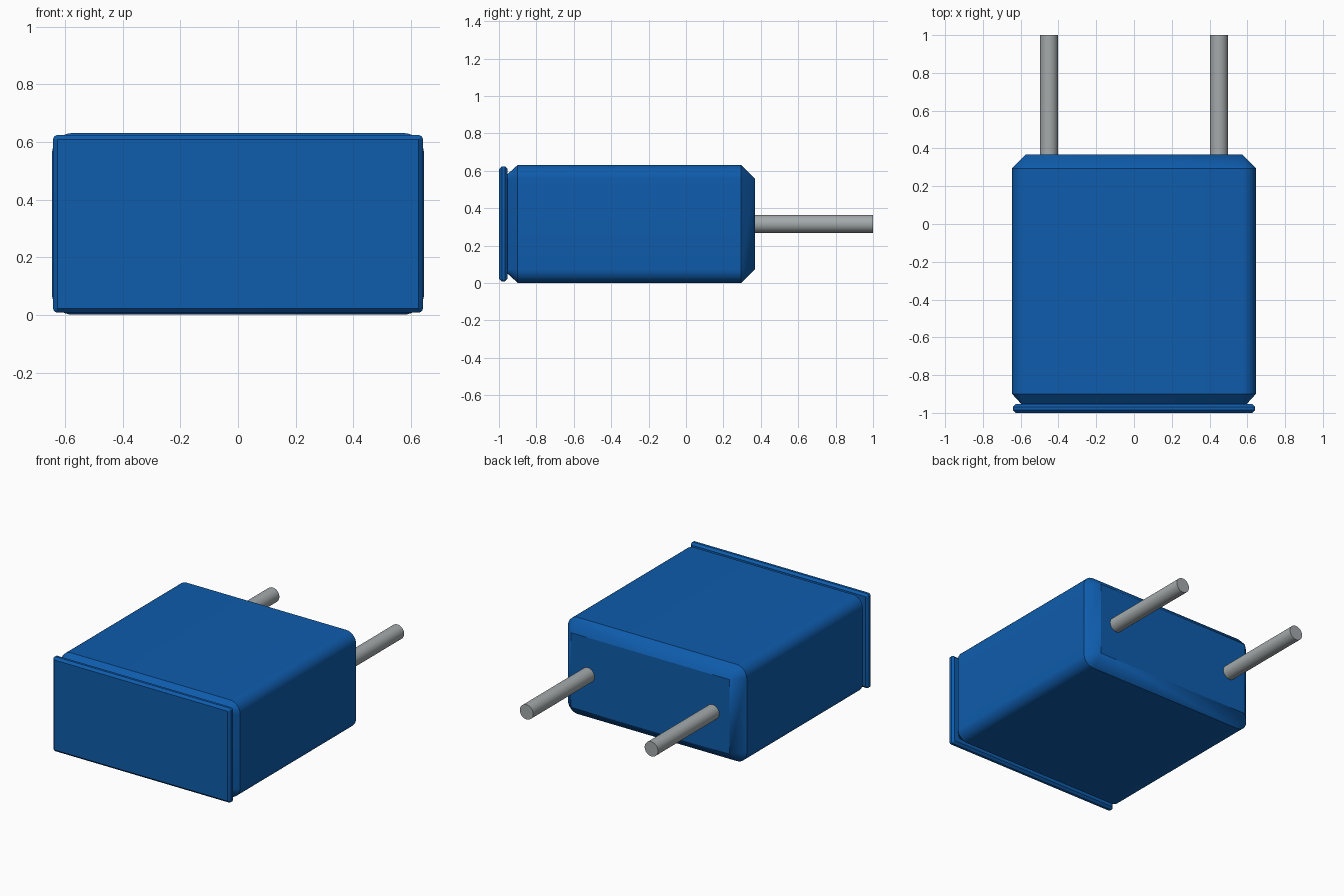
import bpy, bmesh, math

cube = bpy.data.objects.get("Cube")
if cube:
    bpy.data.objects.remove(cube, do_unlink=True)


def material(name, color, rough):
    m = bpy.data.materials.new(name)
    m.diffuse_color = (*color, 1)
    m.use_nodes = True
    b = next(n for n in m.node_tree.nodes if n.type == 'BSDF_PRINCIPLED')
    b.inputs["Base Color"].default_value = (*color, 1)
    b.inputs["Roughness"].default_value = rough
    return m


BLUE = material("blue plastic", (0.0045, 0.107, 0.415), 0.5)
METAL = material("grey metal", (0.37, 0.40, 0.41), 0.4)
MID_Z = 0.316


def outline(half_x, half_z, radius, y, steps=8):
    """Rounded rectangle in the xz plane at depth y."""
    pts = []
    for q, (sx, sz) in enumerate([(1, 1), (-1, 1), (-1, -1), (1, -1)]):
        for i in range(steps + 1):
            a = math.pi / 2 * (q + i / steps)
            pts.append((sx * (half_x - radius) + radius * math.cos(a), y,
                        MID_Z + sz * (half_z - radius) + radius * math.sin(a)))
    return pts


def loft(name, half_x, half_z, radius, sections, mat):
    """Skin outlines given as (y, inset); the corner radius shrinks with the inset."""
    bm = bmesh.new()
    rings = [[bm.verts.new(p) for p in outline(half_x - d, half_z - d, max(radius - d, 0.0), y)]
             for y, d in sections]
    n = len(rings[0])
    for a, b in zip(rings, rings[1:]):
        for i in range(n):
            j = (i + 1) % n
            bm.faces.new((a[i], a[j], b[j], b[i]))
    bm.faces.new(rings[0])
    bm.faces.new(rings[-1][::-1])
    bmesh.ops.remove_doubles(bm, verts=bm.verts, dist=1e-5)
    bmesh.ops.recalc_face_normals(bm, faces=bm.faces)
    mesh = bpy.data.meshes.new(name)
    bm.to_mesh(mesh)
    bm.free()
    ob = bpy.data.objects.new(name, mesh)
    bpy.context.collection.objects.link(ob)
    finish(ob, mat)


def finish(ob, mat):
    ob.data.materials.append(mat)
    bpy.ops.object.select_all(action='DESELECT')
    ob.select_set(True)
    bpy.context.view_layer.objects.active = ob
    bpy.ops.object.shade_smooth_by_angle(angle=math.radians(30))


# Housing with rounded long edges and chamfered ends
loft("housing", 0.645, 0.315, 0.072,
     [(-0.955, 0.05), (-0.90, 0), (0.295, 0), (0.368, 0.072)], BLUE)

# Thin front plate with softened rim
loft("front_plate", 0.641, 0.308, 0.016,
     [(-1.0, 0.015), (-0.985, 0), (-0.968, 0), (-0.954, 0.014)], BLUE)

# Pair of round pins at the back
for side, x in (("left", 0.45), ("right", -0.45)):
    bpy.ops.mesh.primitive_cylinder_add(vertices=32, radius=0.048, depth=0.65,
                                        location=(x, 0.675, MID_Z),
                                        rotation=(math.pi / 2, 0, 0))
    pin = bpy.context.object
    pin.name = side + "_pin"
    finish(pin, METAL)
